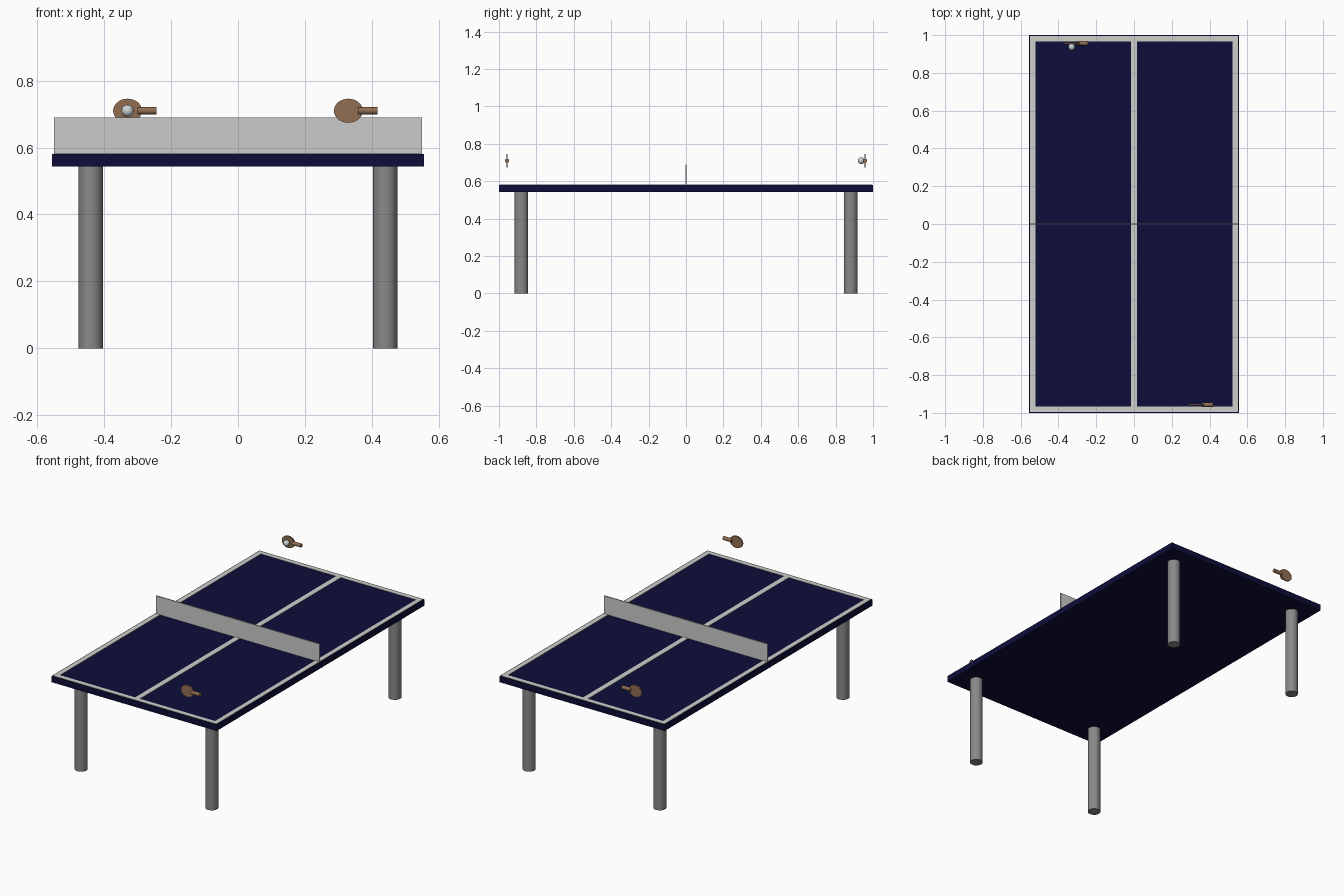
import bpy
import math

if "Cube" in bpy.data.objects:
    bpy.data.objects.remove(bpy.data.objects["Cube"], do_unlink=True)


def material(name, color):
    mat = bpy.data.materials.new(name)
    mat.use_nodes = True
    mat.diffuse_color = (*color, 1)
    mat.node_tree.nodes["Principled BSDF"].inputs["Base Color"].default_value = (*color, 1)
    return mat


navy = material("navy", (0.004, 0.004, 0.042))
chalk = material("chalk_white", (0.62, 0.62, 0.60))
net_grey = material("net_grey", (0.6, 0.6, 0.6))
steel = material("leg_grey", (0.25, 0.25, 0.25))
wood = material("brown_wood", (0.28, 0.155, 0.083))
ball_white = material("ball_white", (0.6, 0.65, 0.68))


def finish(name, mat, smooth=False):
    obj = bpy.context.object
    obj.name = name
    obj.data.materials.append(mat)
    bpy.ops.object.transform_apply(location=False, rotation=True, scale=True)
    if smooth:
        bpy.ops.object.shade_smooth_by_angle(angle=math.radians(40))
    return obj


def box(name, mat, low, high):
    centre = [(a + b) / 2 for a, b in zip(low, high)]
    bpy.ops.mesh.primitive_cube_add(size=1, location=centre)
    bpy.context.object.scale = [b - a for a, b in zip(low, high)]
    return finish(name, mat)


def cylinder(name, mat, centre, radius, depth, rotation=(0, 0, 0), scale=(1, 1, 1)):
    bpy.ops.mesh.primitive_cylinder_add(vertices=32, radius=radius, depth=depth,
                                        location=centre, rotation=rotation)
    bpy.context.object.scale = scale
    return finish(name, mat, smooth=True)


# Table top
W, L, BOTTOM, TOP = 0.556, 1.0, 0.543, 0.58
box("table_top", navy, (-W, -L, BOTTOM), (W, L, TOP))

# Painted lines: border, then centre line
line_top = TOP + 0.002
out_x, in_x, out_y, in_y = 0.55, 0.522, 0.994, 0.966
for side, s in (("left", 1), ("right", -1)):
    xs = sorted((s * in_x, s * out_x))
    box(side + "_side_line", chalk, (xs[0], -out_y, TOP), (xs[1], out_y, line_top))
for end, s in (("back", 1), ("front", -1)):
    ys = sorted((s * in_y, s * out_y))
    box(end + "_end_line", chalk, (-in_x, ys[0], TOP), (in_x, ys[1], line_top))
box("centre_line", chalk, (-0.016, -in_y, TOP), (0.016, in_y, line_top))

# Net
box("net", net_grey, (-0.55, -0.003, TOP), (0.55, 0.003, 0.69))

# Legs
for side, sx in (("left", 1), ("right", -1)):
    for end, sy in (("back", 1), ("front", -1)):
        cylinder(f"{end}_{side}_leg", steel, (sx * 0.44, sy * 0.88, BOTTOM / 2), 0.036, BOTTOM)

# Paddles: upright oval blade with a round handle pointing to +x
PADDLE_Z = 0.71
for end, s in (("back", 1), ("front", -1)):
    x, y = -s * 0.33, s * 0.957
    cylinder(end + "_paddle_blade", wood, (x, y, PADDLE_Z), 0.036, 0.007,
             rotation=(math.pi / 2, 0, 0), scale=(1.2, 1, 1))
    cylinder(end + "_paddle_handle", wood, (x + 0.058, y, PADDLE_Z), 0.011, 0.058,
             rotation=(0, math.pi / 2, 0))

# Ball in front of the back paddle
bpy.ops.mesh.primitive_uv_sphere_add(segments=32, ring_count=16, radius=0.018,
                                     location=(-0.33, 0.937, PADDLE_Z))
finish("ball", ball_white, smooth=True)
